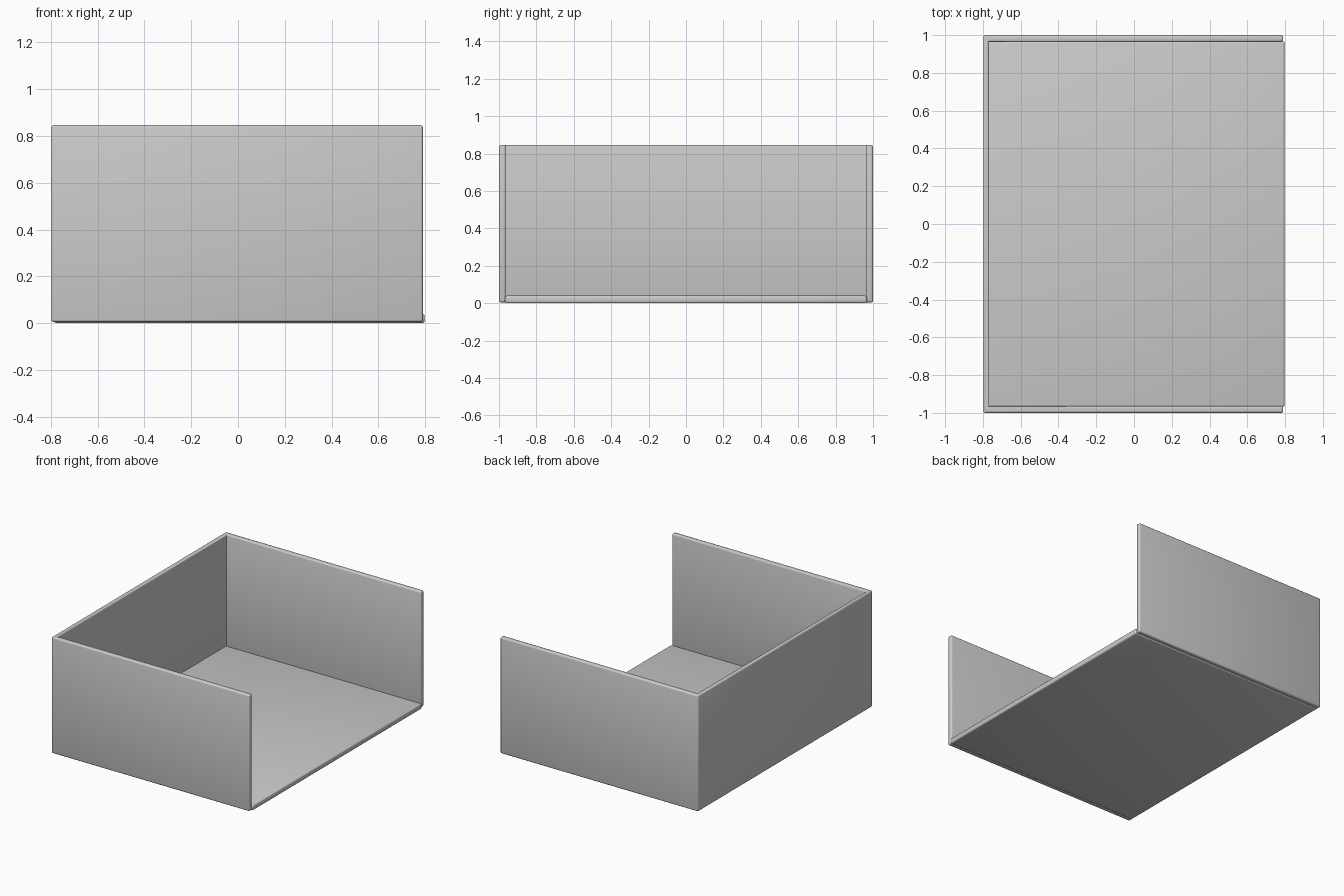
import bpy, bmesh

if "Cube" in bpy.data.objects:
    bpy.data.objects.remove(bpy.data.objects["Cube"])


def rounded_prism(name, outline, z0, z1, radius):
    """Extrude an XY outline and round only its convex edges."""
    bm = bmesh.new()
    base = bm.faces.new([bm.verts.new((x, y, z0)) for x, y in outline])
    ext = bmesh.ops.extrude_face_region(bm, geom=[base], use_keep_orig=True)
    for v in ext["geom"]:
        if isinstance(v, bmesh.types.BMVert):
            v.co.z = z1
    bmesh.ops.recalc_face_normals(bm, faces=bm.faces[:])
    bm.normal_update()
    convex = [e for e in bm.edges if e.is_convex]
    bmesh.ops.bevel(bm, geom=convex, offset=radius, segments=3, profile=0.5,
                    affect='EDGES', clamp_overlap=True)
    bmesh.ops.recalc_face_normals(bm, faces=bm.faces[:])
    mesh = bpy.data.meshes.new(name)
    bm.to_mesh(mesh)
    bm.free()
    obj = bpy.data.objects.new(name, mesh)
    bpy.context.collection.objects.link(obj)
    bpy.ops.object.select_all(action='DESELECT')
    obj.select_set(True)
    bpy.context.view_layer.objects.active = obj
    bpy.ops.object.shade_smooth_by_angle(angle=0.7)
    return obj


# U-shaped wall: back panel on -x, two side panels, open towards +x
L, R, Y = -0.797, 0.79, 1.0
T_BACK, T_SIDE = 0.03, 0.036
rounded_prism("tray_walls", [
    (L, -Y), (R, -Y), (R, -Y + T_SIDE), (L + T_BACK, -Y + T_SIDE),
    (L + T_BACK, Y - T_SIDE), (R, Y - T_SIDE), (R, Y), (L, Y)],
    0.005, 0.846, 0.01)

# Floor panel set between the walls, slightly proud at the open end
FY = Y - T_SIDE + 0.003
rounded_prism("tray_floor", [
    (L + 0.012, -FY), (0.797, -FY), (0.797, FY), (L + 0.012, FY)],
    0.0, 0.04, 0.01)
